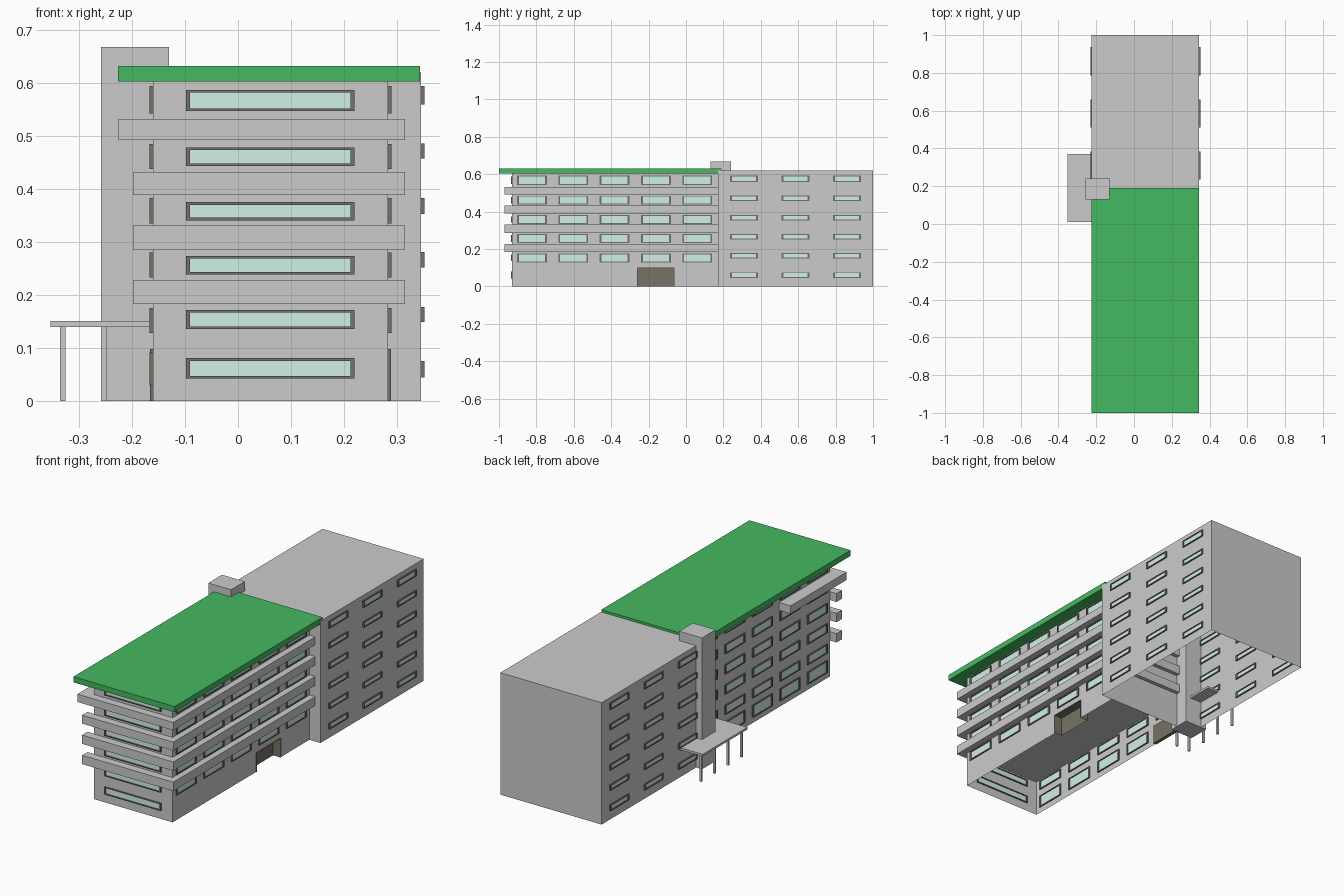
import bpy, bmesh
from mathutils import Vector

if "Cube" in bpy.data.objects:
    bpy.data.objects.remove(bpy.data.objects["Cube"])


def material(name, rgb):
    m = bpy.data.materials.new(name)
    m.diffuse_color = (*rgb, 1)
    m.use_nodes = True
    m.node_tree.nodes["Principled BSDF"].inputs["Base Color"].default_value = m.diffuse_color
    return m


GREEN = material("green_roof", (0.06, 0.49, 0.12))
GLASS = material("teal_glass", (0.63, 0.88, 0.80))
DARK = material("dark_frame", (0.18, 0.17, 0.13))


def add_box(bm, x, y, z, skip=()):
    """Box from three ranges; skip drops faces by outward direction."""
    v = [bm.verts.new((a, b, c)) for c in z for b in y for a in x]
    sides = {"-z": (0, 2, 3, 1), "+z": (4, 5, 7, 6), "-y": (0, 1, 5, 4),
             "+y": (2, 6, 7, 3), "-x": (0, 4, 6, 2), "+x": (1, 3, 7, 5)}
    for key, idx in sides.items():
        if key not in skip:
            bm.faces.new([v[i] for i in idx])


def finish(bm, name, mat=None):
    me = bpy.data.meshes.new(name)
    bm.to_mesh(me)
    bm.free()
    ob = bpy.data.objects.new(name, me)
    bpy.context.collection.objects.link(ob)
    if mat:
        me.materials.append(mat)
    return ob


def box(name, x, y, z, mat=None, skip=()):
    bm = bmesh.new()
    add_box(bm, x, y, z, skip)
    return finish(bm, name, mat)


# Main footprint
XL, XR, YF, YM = -0.16, 0.283, -0.93, 0.17
BL, BR = -0.225, 0.345
DOOR_Y, DOOR_H = (-0.26, -0.065), 0.098

# Front wing: open underneath, right wall notched for the entrance
bm = bmesh.new()
add_box(bm, (XL, XR), (YF, YM), (0, 0.605), ("-z", "+x", "+y"))
outline = [(YF, 0), (DOOR_Y[0], 0), (DOOR_Y[0], DOOR_H), (DOOR_Y[1], DOOR_H),
           (DOOR_Y[1], 0), (YM, 0), (YM, 0.605), (YF, 0.605)]
bm.faces.new([bm.verts.new((XR, y, z)) for y, z in outline])
finish(bm, "front_wing")

# Rear wing, lift tower and roof
box("rear_wing", (BL, BR), (YM, 1), (0, 0.62), skip=("-z",))
box("stair_tower", (-0.258, -0.13), (0.13, 0.24), (0, 0.668))
box("green_roof", (BL - 0.001, 0.343), (-1, 0.19), (0.603, 0.632), GREEN)

# Floor slabs forming the balconies on the front and right
levels = [(0.183, 0.228), (0.286, 0.331), (0.389, 0.432), (0.492, 0.532)]
for i, z in enumerate(levels):
    top = i == 3
    box(f"balcony_slab_{i + 1}", (XL + 0.003, 0.315), (YF + 0.003, 0.19), z)
    box(f"balcony_front_{i + 1}", (-0.225 if top else -0.198, 0.315),
        (-0.97, YF + 0.003), z)
    if top:
        box("balcony_left_return", (-0.225, XL + 0.003), (YF + 0.003, -0.52), z)

# Recessed entrance and side door
box("entrance_recess", (XR - 0.04, XR + 0.005), DOOR_Y, (0, DOOR_H), DARK, ("-z", "+x"))
box("side_door", (XL - 0.006, XL + 0.012), (-0.03, 0.14), (0, DOOR_H), DARK)

# Canopy on posts
box("canopy", (-0.353, XL), (0.01, 0.37), (0.14, 0.151))
posts = [(-0.33, y) for y in (0.025, 0.133, 0.242, 0.35)] + [(-0.253, 0.025)]
for i, (x, y) in enumerate(posts):
    box(f"canopy_post_{i + 1}", (x - 0.005, x + 0.005), (y - 0.005, y + 0.005), (0, 0.14))

# Windows: frame bars and panes collected into two meshes
frames, panes = bmesh.new(), bmesh.new()


def window(axis, wall, u, z, side=0.01, rail=0.005):
    """Window through a wall at a fixed x or y, spanning u along it."""
    def put(bm, uu, zz, d):
        depth = (wall - d, wall + d)
        if axis == "x":
            add_box(bm, depth, uu, zz)
        else:
            add_box(bm, uu, depth, zz)
    (u0, u1), (z0, z1) = u, z
    put(frames, (u0, u0 + side), z, 0.0065)
    put(frames, (u1 - side, u1), z, 0.0065)
    for a, b in ((z0, z0 + rail), (z1 - rail, z1)):
        put(frames, (u0 + side, u1 - side), (a, b), 0.0065)
    put(panes, (u0 + side, u1 - side), (z0 + rail, z1 - rail), 0.003)


# Front end windows
for z in ((0.043, 0.081), (0.136, 0.172), (0.239, 0.274), (0.341, 0.375),
          (0.443, 0.478), (0.547, 0.587)):
    window("y", YF, (-0.098, 0.22), z, 0.008)

# Long sides of the front wing
for i in range(5):
    y = -0.824 + 0.221 * i
    for z in ((0.129, 0.176), (0.233, 0.28), (0.335, 0.383), (0.438, 0.485), (0.542, 0.594)):
        for wall in (XL, XR):
            window("x", wall, (y - 0.08, y + 0.08), z)
    if i < 4:
        window("x", XL, (y - 0.08, y + 0.08), (0.03, 0.092))

# Long sides of the rear wing
for y in (0.31, 0.585, 0.861):
    for z in ((0.045, 0.076), (0.149, 0.178), (0.252, 0.281), (0.353, 0.383),
              (0.457, 0.486), (0.559, 0.594)):
        for wall in (BL, BR):
            window("x", wall, (y - 0.075, y + 0.075), z)

finish(frames, "window_frames", DARK)
finish(panes, "window_glass", GLASS)
